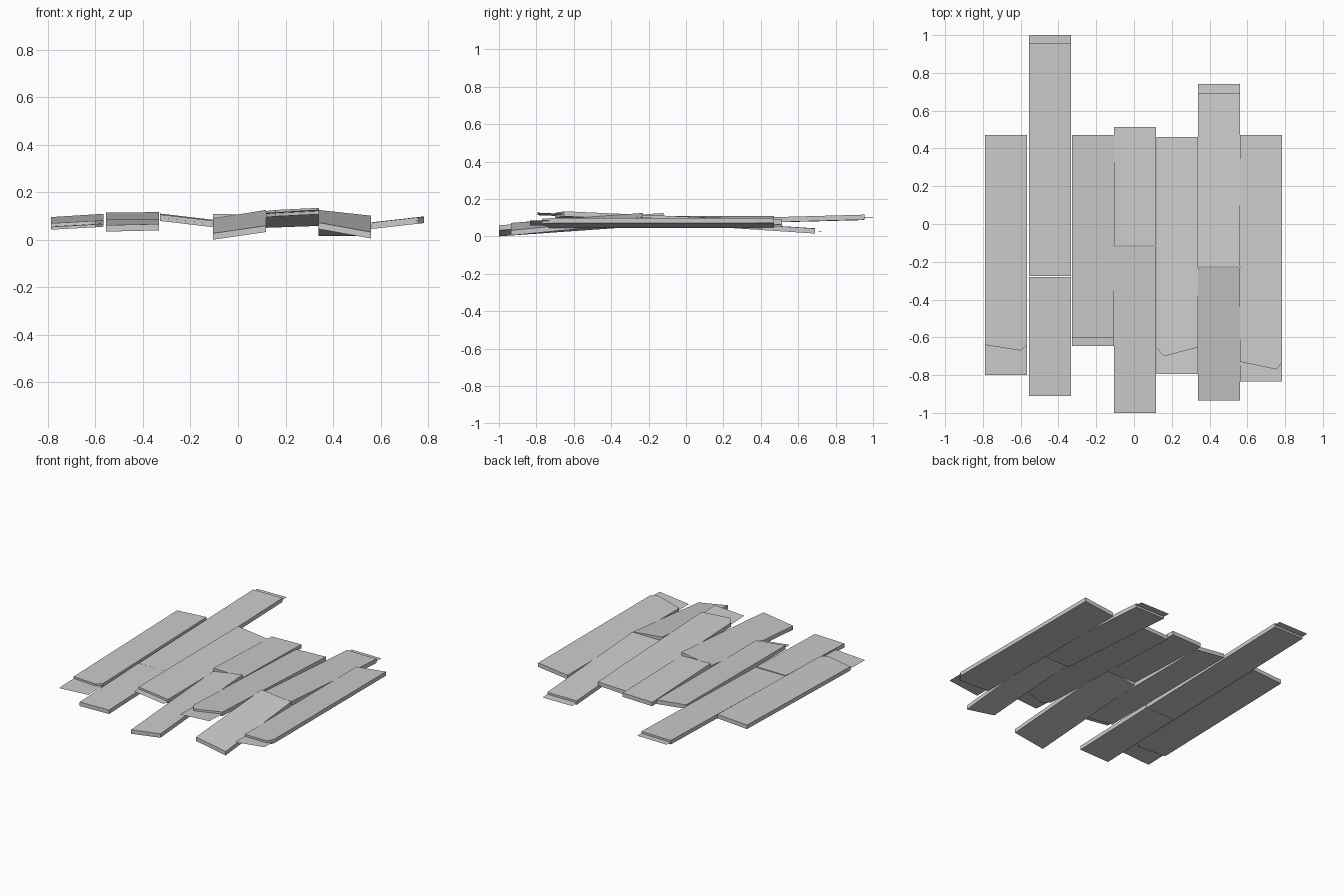
import bpy

cube = bpy.data.objects.get("Cube")
if cube:
    bpy.data.objects.remove(cube, do_unlink=True)

THICK = 0.027   # board thickness
WIDTH = 0.222   # board width

grey = bpy.data.materials.new("weathered_grey")
grey.use_nodes = True
colour = (0.6, 0.6, 0.6, 1.0)
grey.diffuse_color = colour
grey.node_tree.nodes["Principled BSDF"].inputs["Base Color"].default_value = colour


def add_object(name, verts, faces):
    mesh = bpy.data.meshes.new(name)
    mesh.from_pydata(verts, [], faces)
    mesh.materials.append(grey)
    bpy.context.collection.objects.link(bpy.data.objects.new(name, mesh))


def plank(name, left, front, back, z_front, z_back, tip=None, plate=None):
    """Tilted board: z_front and z_back hold the underside heights at the
    left and right edges; tip is a point of a broken front end; plate is
    the y where a thin splinter sheet ends, past either end."""
    right = left + WIDTH

    def height(x, y):
        u, v = (x - left) / WIDTH, (y - front) / (back - front)
        a = z_front[0] + (z_front[1] - z_front[0]) * u
        b = z_back[0] + (z_back[1] - z_back[0]) * u
        return a + (b - a) * v

    # Outline of the board, extruded by its thickness
    outline = [(left, front)] + ([tip] if tip else [])
    outline += [(right, front), (right, back), (left, back)]
    n = len(outline)
    verts = [(x, y, height(x, y) + t) for t in (0, THICK) for x, y in outline]
    faces = [tuple(reversed(range(n))), tuple(range(n, 2 * n))]
    faces += [(i, (i + 1) % n, (i + 1) % n + n, i + n) for i in range(n)]
    add_object(name, verts, faces)

    # Thin sheet sticking out at mid thickness
    if plate is not None:
        y0, y1 = (plate, front + 0.01) if plate < front else (back - 0.01, plate)
        corners = [(left, y0), (right, y0), (right, y1), (left, y1)]
        add_object(name + "_splinter_sheet",
                   [(x, y, height(x, y) + THICK / 2) for x, y in corners],
                   [(0, 1, 2, 3)])


# Boards from right to left, in seven columns
plank("outer_right_plank", -0.788, -0.64, 0.47, (0.042, 0.055), (0.068, 0.082),
      tip=(-0.60, -0.67), plate=-0.80)
plank("long_right_plank", -0.555, -0.275, 0.955, (0.055, 0.055), (0.087, 0.089),
      plate=1.0)
plank("short_right_plank", -0.555, -0.91, -0.28, (0.034, 0.039), (0.057, 0.058))
plank("inner_right_plank", -0.329, -0.60, 0.47, (0.079, 0.053), (0.083, 0.057),
      plate=-0.645)
plank("centre_front_plank", -0.105, -1.0, -0.12, (0.0, 0.032), (0.062, 0.098))
plank("centre_back_plank", -0.105, -0.115, 0.513, (0.082, 0.076), (0.057, 0.062))
plank("inner_left_plank", 0.118, -0.653, 0.46, (0.094, 0.107), (0.05, 0.058),
      tip=(0.158, -0.70), plate=-0.795)
plank("short_left_plank", 0.339, -0.935, -0.23, (0.045, 0.005), (0.098, 0.074))
plank("long_left_plank", 0.339, -0.225, 0.69, (0.075, 0.075), (0.016, 0.015),
      plate=0.74)
plank("outer_left_plank", 0.562, -0.73, 0.47, (0.045, 0.07), (0.046, 0.071),
      tip=(0.757, -0.77), plate=-0.835)
